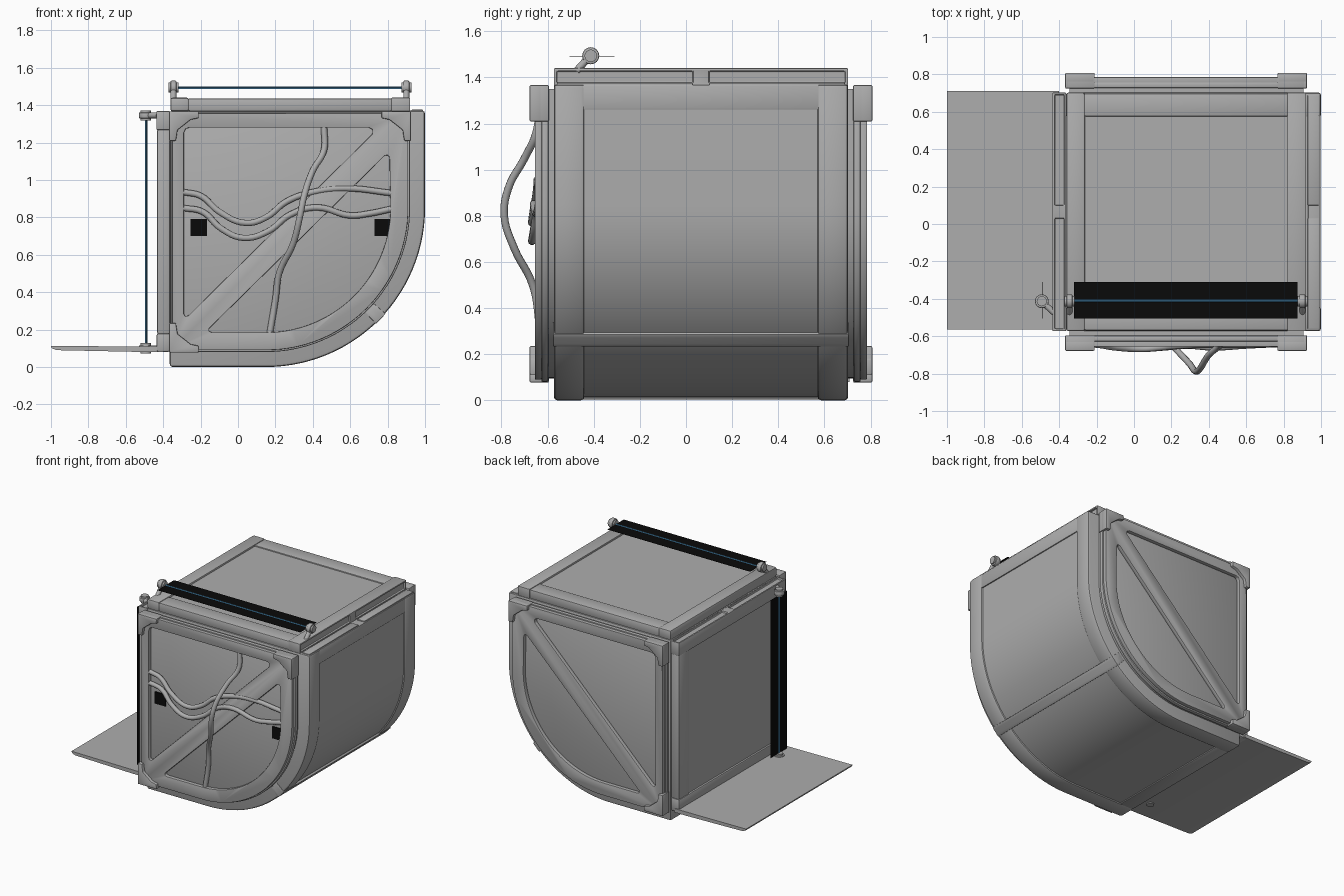
import bpy, bmesh, math
from mathutils import Vector

if "Cube" in bpy.data.objects:
    bpy.data.objects.remove(bpy.data.objects["Cube"])

YC = 0.065          # depth centre of the container
CX, CZ = 0.15, 0.85  # centre of the big rounded corner


def material(name, rgb):
    m = bpy.data.materials.new(name)
    m.diffuse_color = (*rgb, 1)
    m.use_nodes = True
    m.node_tree.nodes["Principled BSDF"].inputs["Base Color"].default_value = m.diffuse_color
    return m


GREY = material("grey metal", (0.42, 0.42, 0.42))
BLACK = material("black", (0.003, 0.003, 0.003))
BLUE = material("light blue", (0.1, 0.38, 0.68))


def add(name, bm, mat=GREY, bevel=0.0, segments=2, cutters=()):
    bmesh.ops.recalc_face_normals(bm, faces=bm.faces)
    me = bpy.data.meshes.new(name)
    bm.to_mesh(me)
    bm.free()
    ob = bpy.data.objects.new(name, me)
    me.materials.append(mat)
    bpy.context.collection.objects.link(ob)
    bpy.ops.object.select_all(action='DESELECT')
    bpy.context.view_layer.objects.active = ob
    ob.select_set(True)
    for c in cutters:
        mod = ob.modifiers.new("cut", 'BOOLEAN')
        mod.object = c
        mod.solver = 'EXACT'
        bpy.ops.object.modifier_apply(modifier=mod.name)
    if bevel:
        mod = ob.modifiers.new("bevel", 'BEVEL')
        mod.width, mod.segments = bevel, segments
        mod.limit_method, mod.angle_limit = 'ANGLE', math.radians(35)
        bpy.ops.object.modifier_apply(modifier=mod.name)
    bpy.ops.object.shade_smooth_by_angle(angle=math.radians(30))
    return ob


def box(name, a, b, mat=GREY, bevel=0.0, cutters=()):
    bm = bmesh.new()
    bmesh.ops.create_cube(bm, size=1)
    for v in bm.verts:
        v.co = [(p + q) / 2 + c * abs(q - p) for p, q, c in zip(a, b, v.co)]
    return add(name, bm, mat, bevel, cutters=cutters)


def prism(name, pts, y0, y1, mat=GREY, bevel=0.0, cutters=()):
    """Extrude an x/z outline along y."""
    bm = bmesh.new()
    face = bm.faces.new([bm.verts.new((x, y0, z)) for x, z in pts])
    new = bmesh.ops.extrude_face_region(bm, geom=[face])['geom']
    for v in new:
        if isinstance(v, bmesh.types.BMVert):
            v.co.y = y1
    return add(name, bm, mat, bevel, cutters=cutters)


def rod(name, p, q, r, mat=GREY, sides=16, bevel=0.0):
    p, q = Vector(p), Vector(q)
    bm = bmesh.new()
    bmesh.ops.create_cone(bm, cap_ends=True, segments=sides, radius1=r, radius2=r,
                          depth=(q - p).length)
    rot = (q - p).to_track_quat('Z', 'Y')
    for v in bm.verts:
        v.co = rot @ v.co + (p + q) / 2
    return add(name, bm, mat, bevel)


def arc(r, a0=0, a1=-90, n=28):
    angles = [math.radians(a0 + (a1 - a0) * i / n) for i in range(n + 1)]
    return [(CX + r * math.cos(a), CZ + r * math.sin(a)) for a in angles]


def outline(r, left, top):
    return [(left, top), (CX + r, top)] + arc(r) + [(left, CZ - r)]


# Main body: inset core, two full-size rims, crossbars between them
prism("body_core", outline(0.838, -0.36, 1.365), -0.5, 0.63)
for s, n in ((-1, "front"), (1, "back")):
    prism(n + "_body_rim", outline(0.85, -0.365, 1.37), YC + s * 0.505, YC + s * 0.638, bevel=0.015)
box("right_top_bar", (0.93, -0.45, 1.26), (0.996, 0.58, 1.368), bevel=0.006)
box("bottom_left_bar", (-0.363, -0.45, 0.004), (-0.25, 0.58, 0.08), bevel=0.006)
prism("corner_rib", arc(0.853, -41.5, -46.5, 4) + arc(0.77, -46.5, -41.5, 4),
      YC - 0.641, YC + 0.641, bevel=0.003)
for a, b in ((-0.56, 0.03), (0.1, 0.69)):
    box("right_top_pad", (0.928, a, 1.35), (0.99, b, 1.376), bevel=0.004)

# Top cover and left cover: end rails with slots, crossbars and a sunken panel
def cover(name, u0, u1, place):
    def part(label, u, y, w, bevel=0.0, cutters=()):
        a, b = place(u[0], y[0], w[0]), place(u[1], y[1], w[1])
        return box(name + label, a, b, bevel=bevel, cutters=cutters)
    slots = [part("_slot_cutter", (u1 - 0.015, u1 + 0.05), y, (0.01, 0.06))
             for y in ((-0.56, 0.03), (0.1, 0.69))]
    part("_rail_a", (u0, u0 + 0.1), (-0.573, 0.703), (0, 0.073), 0.012)
    part("_rail_b", (u1 - 0.1, u1), (-0.573, 0.703), (0, 0.073), 0.007, slots)
    for s in slots:
        bpy.data.objects.remove(s)
    for s in (-1, 1):
        part("_crossbar", (u0 + 0.095, u1 - 0.095), (YC + s * 0.51, YC + s * 0.634), (0, 0.069), 0.01)
    part("_panel", (u0 + 0.09, u1 - 0.09), (-0.46, 0.59), (-0.01, 0.06))


cover("top_cover", -0.362, 0.92, lambda u, y, w: (u, y, 1.367 + w))
cover("left_cover", 0.08, 1.368, lambda u, y, w: (-0.363 - w, y, u))

# End caps: neck, recessed panel, frame with diagonal brace, corner brackets
upper = [(-0.29, 1.25), (-0.28, 1.273), (-0.26, 1.28), (0.7, 1.28), (0.718, 1.27),
         (0.718, 1.245), (-0.265, 0.275), (-0.283, 0.272), (-0.29, 0.285)]
lower = [(0.785, 1.13), (0.802, 1.132), (0.81, 1.12)] + arc(0.665) + \
        [(-0.14, 0.185), (-0.155, 0.192), (-0.155, 0.205)]
# bracket corner: (x, z, x direction, z direction)
corners = [(-0.368, 1.367, 1, -1), (0.925, 1.367, -1, -1), (-0.368, 0.077, 1, 1)]
ell = [(0, 0), (0.158, 0), (0.158, 0.036), (0.115, 0.045), (0.045, 0.1), (0.036, 0.158), (0, 0.158)]
for s, n in ((-1, "front"), (1, "back")):
    def at(d):
        return YC + s * d
    prism(n + "_cap_neck", outline(0.755, -0.345, 1.35), at(0.6), at(0.67))
    prism(n + "_cap_panel", outline(0.77, -0.36, 1.365), at(0.662), at(0.692), bevel=0.006)
    cutters = [prism("recess_cutter", h, at(0.6), at(0.8)) for h in (upper, lower)]
    prism(n + "_cap_frame", outline(0.76, -0.352, 1.357), at(0.69), at(0.72),
          bevel=0.004, cutters=cutters)
    for c in cutters:
        bpy.data.objects.remove(c)
    for x, z, dx, dz in corners:
        prism(n + "_corner_bracket", [(x + dx * u, z + dz * w) for u, w in ell],
              at(0.69), at(0.743), bevel=0.006)
        box(n + "_bracket_side_x", (x, at(0.66), z), (x + dx * 0.02, at(0.74), z + dz * 0.158), bevel=0.005)
        box(n + "_bracket_side_z", (x, at(0.66), z), (x + dx * 0.158, at(0.74), z + dz * 0.02), bevel=0.005)

# Black labels in the front recess
for x in (-0.255, 0.73):
    box("front_label", (x, -0.634, 0.7), (x + 0.09, -0.626, 0.79), BLACK)

# Ramp on the left
prism("ramp", [(-1, 0.113), (-0.4, 0.108), (-0.4, 0.08), (-0.5, 0.08), (-0.97, 0.09), (-0.995, 0.1)],
      -0.565, 0.71)

# Hoses over the front
hoses = {
    "upper_hose": [(-0.29, -0.64, 0.935), (-0.2, -0.645, 0.915), (-0.1, -0.66, 0.83), (0.04, -0.668, 0.77),
                   (0.15, -0.66, 0.8), (0.26, -0.65, 0.885), (0.4, -0.645, 0.935), (0.57, -0.645, 0.955),
                   (0.82, -0.64, 0.93)],
    "lower_hose": [(-0.29, -0.64, 0.85), (-0.19, -0.645, 0.83), (-0.09, -0.66, 0.74), (0.03, -0.668, 0.69),
                   (0.16, -0.66, 0.725), (0.28, -0.65, 0.815), (0.42, -0.66, 0.853), (0.6, -0.65, 0.81),
                   (0.7, -0.645, 0.82), (0.82, -0.64, 0.845)],
    "vertical_hose": [(0.46, -0.635, 1.28), (0.46, -0.65, 1.16), (0.4, -0.7, 1.05), (0.355, -0.77, 0.92),
                      (0.33, -0.788, 0.8), (0.295, -0.745, 0.66), (0.22, -0.665, 0.5),
                      (0.2, -0.64, 0.36), (0.17, -0.635, 0.18)],
}
for name, pts in hoses.items():
    cu = bpy.data.curves.new(name, 'CURVE')
    cu.dimensions, cu.bevel_depth, cu.bevel_resolution = '3D', 0.017, 3
    cu.resolution_u = 6
    sp = cu.splines.new('BEZIER')
    sp.bezier_points.add(len(pts) - 1)
    for bp, p in zip(sp.bezier_points, pts):
        bp.co = p
        bp.handle_left_type = bp.handle_right_type = 'AUTO'
    cu.materials.append(GREY)
    bpy.context.collection.objects.link(bpy.data.objects.new(name, cu))

# Light barriers: beam, black strip and two holders, above the top and beside the left
def barrier(name, u0, u1, place):
    rod(name + "_beam", place(u0, -0.41, 0.054), place(u1, -0.41, 0.054), 0.0065, BLUE, 8)
    box(name + "_strip", place(u0 + 0.025, -0.505, 0.053), place(u1 - 0.025, -0.31, 0.055), BLACK)
    for u in (u0, u1):
        rod(name + "_holder", place(u - 0.016, -0.413, 0.056), place(u + 0.016, -0.413, 0.056), 0.037, bevel=0.006)
        rod(name + "_holder_hub", place(u - 0.027, -0.413, 0.056), place(u + 0.027, -0.413, 0.056), 0.027)
        rod(name + "_holder_stem", place(u, -0.475, -0.01), place(u, -0.425, 0.045), 0.016)


barrier("top_barrier", -0.345, 0.9, lambda u, y, w: (u, y, 1.438 + w))
barrier("left_barrier", 0.1, 1.345, lambda u, y, w: (-0.437 - w, y, u))
